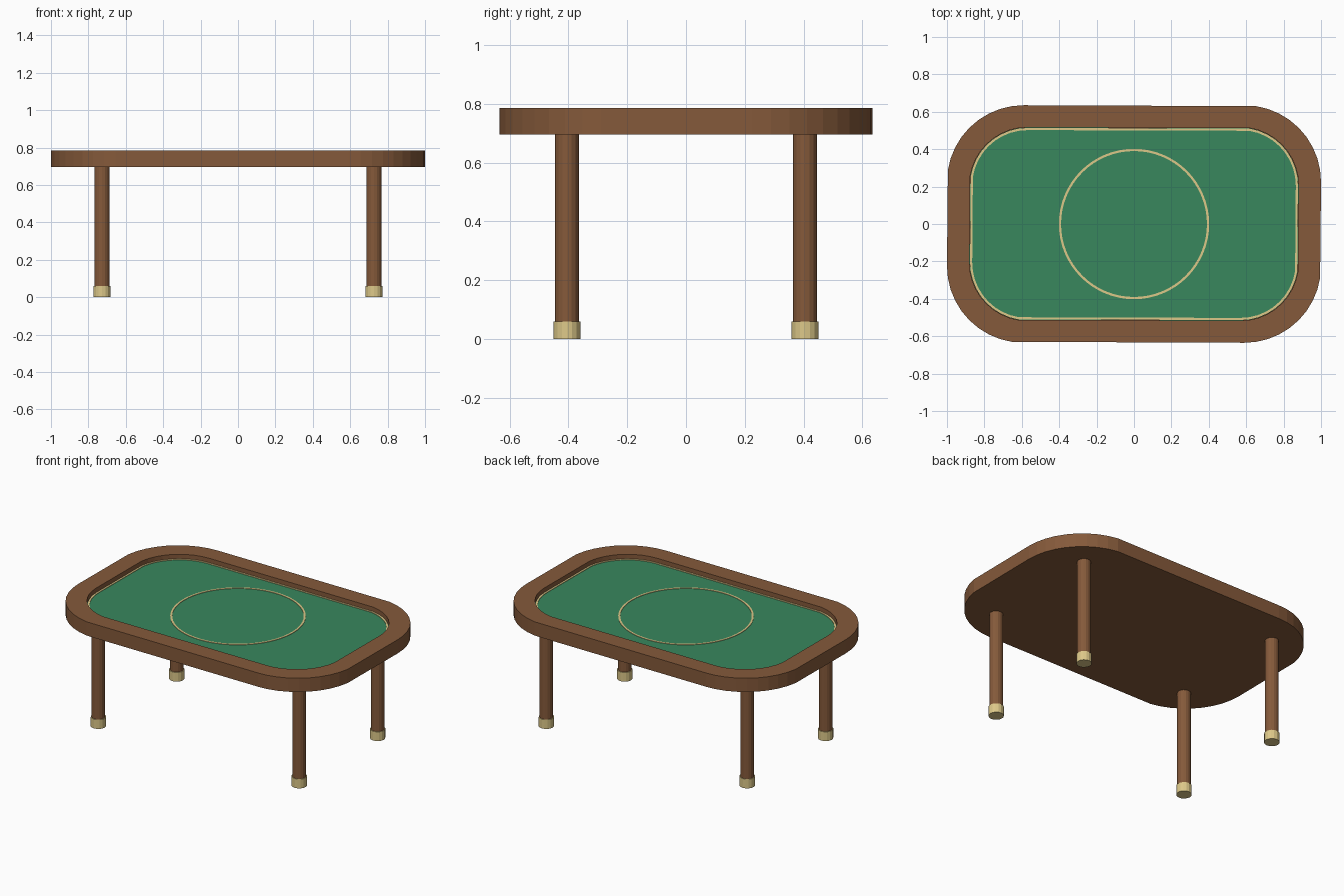
import bpy, bmesh
from math import sin, cos, pi

cube = bpy.data.objects.get("Cube")
if cube:
    bpy.data.objects.remove(cube, do_unlink=True)


def material(name, rgb):
    m = bpy.data.materials.new(name)
    m.use_nodes = True
    m.diffuse_color = (*rgb, 1)
    m.node_tree.nodes["Principled BSDF"].inputs["Base Color"].default_value = (*rgb, 1)
    return m


WOOD = material("brown wood", (0.235, 0.102, 0.043))
FELT = material("green felt", (0.04, 0.245, 0.11))
BRASS = material("pale brass", (0.72, 0.58, 0.25))


def rounded(hx, hy, r, steps=10):
    """Rounded rectangle outline, each corner arc stopping one step short."""
    pts = []
    for k, (sx, sy) in enumerate([(1, 1), (-1, 1), (-1, -1), (1, -1)]):
        for i in range(steps):
            a = (k + i / steps) * pi / 2
            pts.append((sx * (hx - r) + r * cos(a), sy * (hy - r) + r * sin(a)))
    return pts


def circle(r, n, cx=0, cy=0):
    return [(cx + r * cos(2 * pi * i / n), cy + r * sin(2 * pi * i / n)) for i in range(n)]


def loft(name, rings, mat, closed=False):
    """Skin (outline, z) rings; cap the ends, or join last to first if closed."""
    bm = bmesh.new()
    loops = [[bm.verts.new((x, y, z)) for x, y in pts] for pts, z in rings]
    pairs = list(zip(loops, loops[1:]))
    if closed:
        pairs.append((loops[-1], loops[0]))
    else:
        bm.faces.new(loops[0])
        bm.faces.new(loops[-1])
    for a, b in pairs:
        n = len(a)
        for i in range(n):
            j = (i + 1) % n
            bm.faces.new((a[i], a[j], b[j], b[i]))
    bmesh.ops.recalc_face_normals(bm, faces=bm.faces)
    me = bpy.data.meshes.new(name)
    bm.to_mesh(me)
    bm.free()
    me.materials.append(mat)
    ob = bpy.data.objects.new(name, me)
    bpy.context.collection.objects.link(ob)
    return ob


BOTTOM, TOP, BED = 0.695, 0.785, 0.755

# Table top: solid underside, raised rail and recessed bed
outer = rounded(1, 0.635, 0.41)
inner = rounded(0.88, 0.517, 0.31)
loft("table_top_rail", [(outer, BOTTOM), (outer, TOP), (inner, TOP), (inner, BED - 0.01)], WOOD)

# Playing surface
surface = rounded(0.879, 0.516, 0.31)
loft("felt_surface", [(surface, BED - 0.008), (surface, BED)], FELT)


# Thin inlaid lines
def inlay(name, out, inn):
    low, high = BED - 0.001, BED + 0.003
    loft(name, [(out, low), (out, high), (inn, high), (inn, low)], BRASS, closed=True)


inlay("border_line", rounded(0.877, 0.514, 0.308), rounded(0.865, 0.502, 0.296))
inlay("centre_ring", circle(0.402, 64), circle(0.39, 64))

# Legs with brass feet
for sx, side in ((1, "left"), (-1, "right")):
    for sy, end in ((-1, "front"), (1, "back")):
        x, y = sx * 0.727, sy * 0.405
        leg, foot = circle(0.041, 16, x, y), circle(0.046, 16, x, y)
        loft(f"{end}_{side}_leg", [(leg, 0.03), (leg, BOTTOM + 0.005)], WOOD)
        loft(f"{end}_{side}_foot", [(foot, 0), (foot, 0.06)], BRASS)
